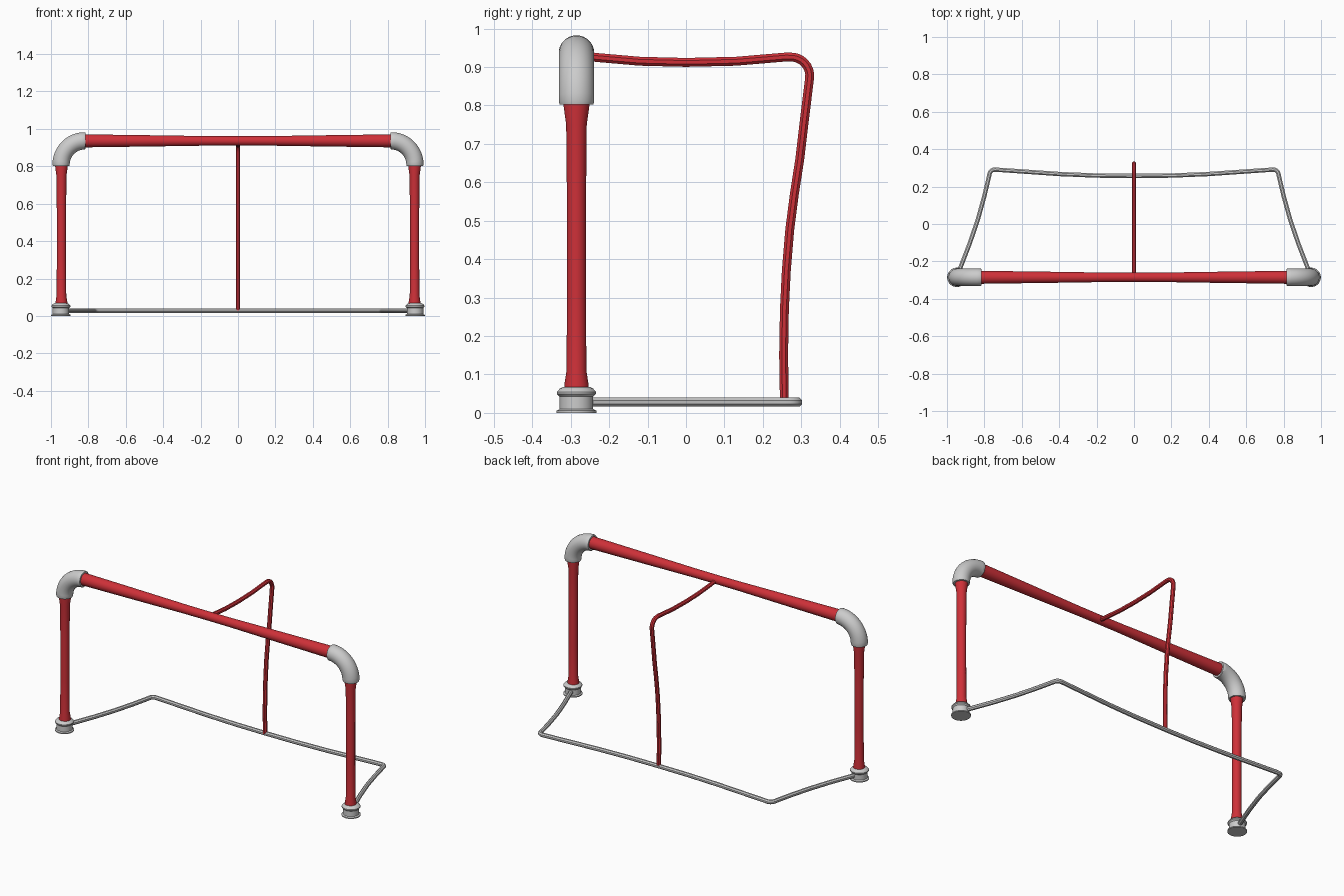
import bpy, bmesh
from math import sin, cos, pi, radians
from mathutils import Vector

if "Cube" in bpy.data.objects:
    bpy.data.objects.remove(bpy.data.objects["Cube"])

PX, PY = 0.947, -0.285   # post position
BZ = 0.936               # crossbar height

red = bpy.data.materials.new("red_paint")
red.diffuse_color = (0.62, 0.03, 0.04, 1)
red.use_nodes = True
red.node_tree.nodes["Principled BSDF"].inputs["Base Color"].default_value = red.diffuse_color


def sweep(name, pts, radii, normal, sides, mat=None):
    """Round tube along a planar path; one radius per point (or a single one)."""
    pts = [Vector(p) for p in pts]
    n = Vector(normal)
    if not isinstance(radii, (list, tuple)):
        radii = [radii] * len(pts)
    bm = bmesh.new()
    rings = []
    for i, p in enumerate(pts):
        t = Vector((0, 0, 0))
        if i > 0:
            t += (p - pts[i - 1]).normalized()
        if i < len(pts) - 1:
            t += (pts[i + 1] - p).normalized()
        b = n.cross(t.normalized())
        rings.append([bm.verts.new(p + radii[i] * (n * cos(a) + b * sin(a)))
                      for a in (2 * pi * (k + 0.5) / sides for k in range(sides))])
    for r0, r1 in zip(rings, rings[1:]):
        for k in range(sides):
            j = (k + 1) % sides
            bm.faces.new((r0[k], r0[j], r1[j], r1[k]))
    bm.faces.new(rings[0])
    bm.faces.new(rings[-1])
    bmesh.ops.recalc_face_normals(bm, faces=bm.faces)
    me = bpy.data.meshes.new(name)
    bm.to_mesh(me)
    bm.free()
    ob = bpy.data.objects.new(name, me)
    bpy.context.collection.objects.link(ob)
    if mat:
        me.materials.append(mat)
    bpy.ops.object.select_all(action='DESELECT')
    ob.select_set(True)
    bpy.context.view_layer.objects.active = ob
    bpy.ops.object.shade_smooth_by_angle(angle=radians(35))
    return ob


def arc(cx, cy, r, a0, a1, n):
    return [(cx + r * cos(radians(a0 + (a1 - a0) * i / n)),
             cy + r * sin(radians(a0 + (a1 - a0) * i / n))) for i in range(n + 1)]


def turned(name, profile, x, mat=None):
    """Vertical turned part from (radius, z) pairs."""
    return sweep(name, [(x, PY, z) for r, z in profile],
                 [r for r, z in profile], (0, 1, 0), 24, mat)


foot = [(0.052, 0), (0.052, 0.006), (0.044, 0.01), (0.044, 0.042), (0.051, 0.049),
        (0.051, 0.055), (0.044, 0.063), (0.034, 0.068)]
post = [(0.032, 0.06), (0.032, 0.072), (0.026, 0.11), (0.025, 0.3), (0.025, 0.55),
        (0.027, 0.75), (0.034, 0.80), (0.034, 0.83)]

for side, s in (("left", -1), ("right", 1)):
    turned(side + "_foot", foot, s * PX)
    turned(side + "_post", post, s * (PX - 0.003), red)
    # corner elbow with a thin lip at both ends
    bend = arc(0.82, BZ - 0.126, 0.126, 0, 90, 12)
    bend = [(0.946, 0.802)] + bend + [(0.816, BZ)]
    sweep(side + "_elbow", [(s * x, PY, z) for x, z in bend],
          [0.044] + [0.0465] * (len(bend) - 2) + [0.044], (0, 1, 0), 24)

# crossbar, slimmer in the middle
bar = [(-0.86, 0.035), (-0.82, 0.035), (-0.45, 0.030), (-0.15, 0.0255), (0, 0.025),
       (0.15, 0.0255), (0.45, 0.030), (0.82, 0.035), (0.86, 0.035)]
sweep("crossbar", [(x, PY, BZ) for x, r in bar], [r for x, r in bar], (0, 1, 0), 24, red)

# ground frame: half path mirrored across x
half = [(-0.947, -0.28), (-0.925, -0.225), (-0.877, -0.10), (-0.834, 0.027),
        (-0.80, 0.15), (-0.775, 0.255)]
half += arc(-0.745, 0.263, 0.028, 170, 85, 5)
half += [(-0.57, 0.279), (-0.396, 0.267), (-0.2, 0.259)]
path = half + [(0, 0.257)] + [(-x, y) for x, y in reversed(half)]
sweep("ground_frame", [(x, y, 0.028) for x, y in path], 0.0125, (0, 0, 1), 8)

# rear support: from the crossbar back and down to the ground frame
stay = [(-0.285, 0.932), (-0.235, 0.925), (-0.12, 0.915), (0.0, 0.912), (0.13, 0.915), (0.26, 0.926)]
stay += arc(0.273, 0.877, 0.049, 82, -8, 7)
stay += [(0.309, 0.77), (0.296, 0.66), (0.282, 0.57), (0.27, 0.477), (0.261, 0.37),
         (0.256, 0.268), (0.254, 0.15), (0.256, 0.028)]
sweep("rear_support", [(0, y, z) for y, z in stay], 0.0125, (1, 0, 0), 8, red)
